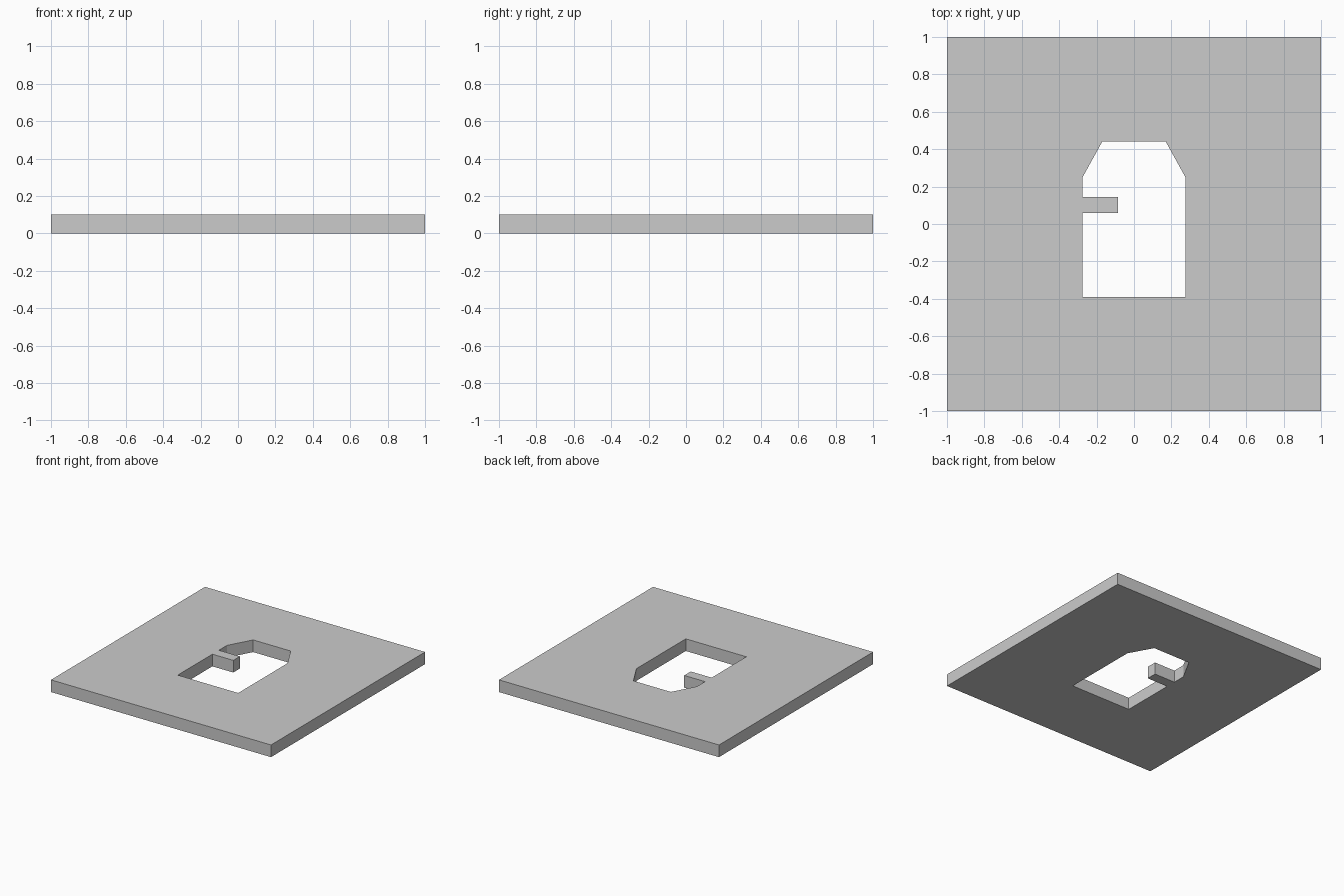
import bpy
import bmesh

if "Cube" in bpy.data.objects:
    bpy.data.objects.remove(bpy.data.objects["Cube"])

THICKNESS = 0.1

# Outer square and window outline with a latch tab on its left side
plate_outline = [(-1, -1), (1, -1), (1, 1), (-1, 1)]
window_outline = [
    (-0.275, -0.39), (0.275, -0.39), (0.275, 0.25), (0.17, 0.44),
    (-0.17, 0.44), (-0.275, 0.25),
    (-0.275, 0.145), (-0.085, 0.145), (-0.085, 0.06), (-0.275, 0.06),
]


def add_loop(bm, points):
    verts = [bm.verts.new((x, y, 0)) for x, y in points]
    return [bm.edges.new((v, verts[(i + 1) % len(verts)])) for i, v in enumerate(verts)]


# Plate: fill between the two outlines, then extrude upward
bm = bmesh.new()
edges = add_loop(bm, plate_outline) + add_loop(bm, window_outline)
bmesh.ops.triangle_fill(bm, edges=edges, use_beauty=True, normal=(0, 0, 1))
result = bmesh.ops.extrude_face_region(bm, geom=bm.faces[:], use_keep_orig=True)
top = [g for g in result["geom"] if isinstance(g, bmesh.types.BMVert)]
bmesh.ops.translate(bm, verts=top, vec=(0, 0, THICKNESS))
bmesh.ops.recalc_face_normals(bm, faces=bm.faces[:])

mesh = bpy.data.meshes.new("window_plate")
bm.to_mesh(mesh)
bm.free()
plate = bpy.data.objects.new("window_plate", mesh)
bpy.context.collection.objects.link(plate)
